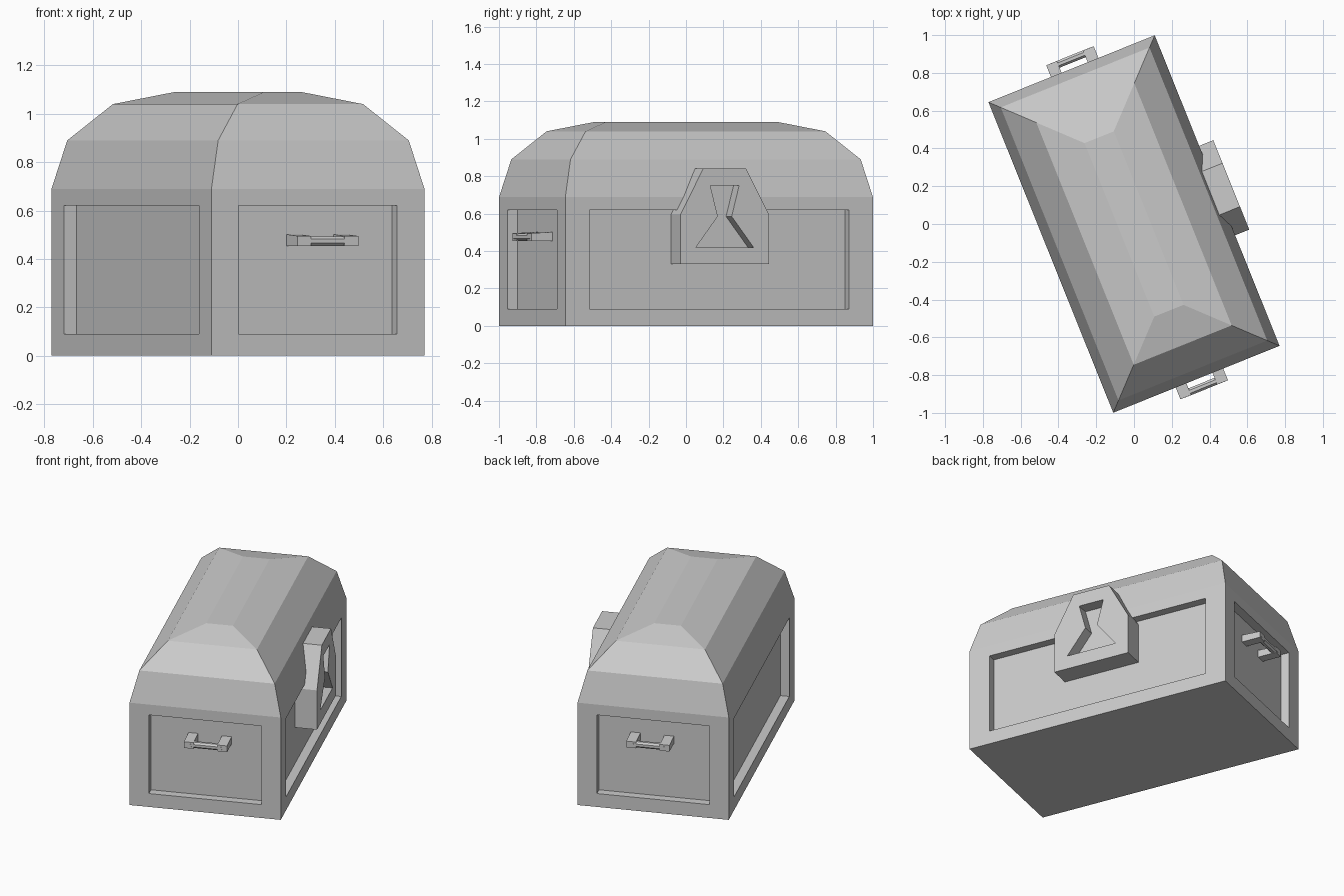
import bpy, bmesh, math

if "Cube" in bpy.data.objects:
    bpy.data.objects.remove(bpy.data.objects["Cube"])

TURN = math.radians(21.9)   # the whole chest is turned about z
HX, HY, WALL = 0.4745, 0.886, 0.69
DEPTH = 0.056


def loft(bm, loops, start=False, end=True):
    """Skin a series of matching closed loops, optionally capping the ends."""
    rings = [[bm.verts.new(p) for p in loop] for loop in loops]
    n = len(rings[0])
    for a, b in zip(rings, rings[1:]):
        for i in range(n):
            j = (i + 1) % n
            bm.faces.new((a[i], a[j], b[j], b[i]))
    if start:
        bm.faces.new(rings[0][::-1])
    if end:
        bm.faces.new(rings[-1])


def finish(bm, name):
    bmesh.ops.remove_doubles(bm, verts=bm.verts, dist=1e-4)
    bmesh.ops.recalc_face_normals(bm, faces=bm.faces)
    mesh = bpy.data.meshes.new(name)
    bm.to_mesh(mesh)
    bm.free()
    obj = bpy.data.objects.new(name, mesh)
    obj.rotation_euler.z = TURN
    bpy.context.collection.objects.link(obj)
    return obj


def rect(a, b, z):
    return [(-a, -b, z), (a, -b, z), (a, b, z), (-a, b, z)]


# Chest body: four walls with sunken panels, stepped hip lid, flat bottom
bm = bmesh.new()
for along_x in (True, False):
    half, out, panel = (HX, HY, 0.353) if along_x else (HY, HX, 0.748)
    for s in (-1, 1):
        def quad(w, z0, z1, d):
            pts = [(-w, z0), (w, z0), (w, z1), (-w, z1)]
            return [(p, s * d, z) if along_x else (s * d, p, z) for p, z in pts]
        loft(bm, [quad(half, 0, WALL, out), quad(panel, 0.09, 0.62, out),
                  quad(panel, 0.09, 0.62, out - DEPTH)])
lid = [(0, WALL), (0.05, 0.89), (0.195, 1.04), (0.391, 1.09)]
loft(bm, [rect(HX - i, HY - i, z) for i, z in lid])
bm.faces.new([bm.verts.new(p) for p in rect(HX, HY, 0)])
finish(bm, "chest_body")

# Latch plate with an hourglass-shaped keyhole recess
plate = [(-0.255, 0.33), (-0.255, 0.595), (-0.124, 0.84)]
key = [(-0.166, 0.42), (-0.04, 0.585), (-0.083, 0.75)]


def latch_loop(side, x):
    return [(x, y, z) for y, z in side + [(-y, z) for y, z in side[::-1]]]


bm = bmesh.new()
loft(bm, [latch_loop(plate, 0.41), latch_loop(plate, 0.555),
          latch_loop(key, 0.555), latch_loop(key, 0.475)], start=True)
finish(bm, "latch")

# End handles: two posts and an eight-sided bar
for s, name in ((-1, "front_handle"), (1, "back_handle")):
    bm = bmesh.new()
    for x0, x1 in ((-0.118, -0.057), (0.092, 0.153)):
        loft(bm, [[(x, s * y, z) for y, z in
                   ((0.82, 0.453), (0.953, 0.453), (0.953, 0.495), (0.82, 0.502))]
                  for x in (x0, x1)], start=True)
    ring = [(math.pi / 4) * (i + 0.5) for i in range(8)]
    loft(bm, [[(x, s * (0.934 + 0.021 * math.cos(t)), 0.474 + 0.021 * math.sin(t))
               for t in ring] for x in (-0.1, 0.135)], start=True)
    finish(bm, name)
